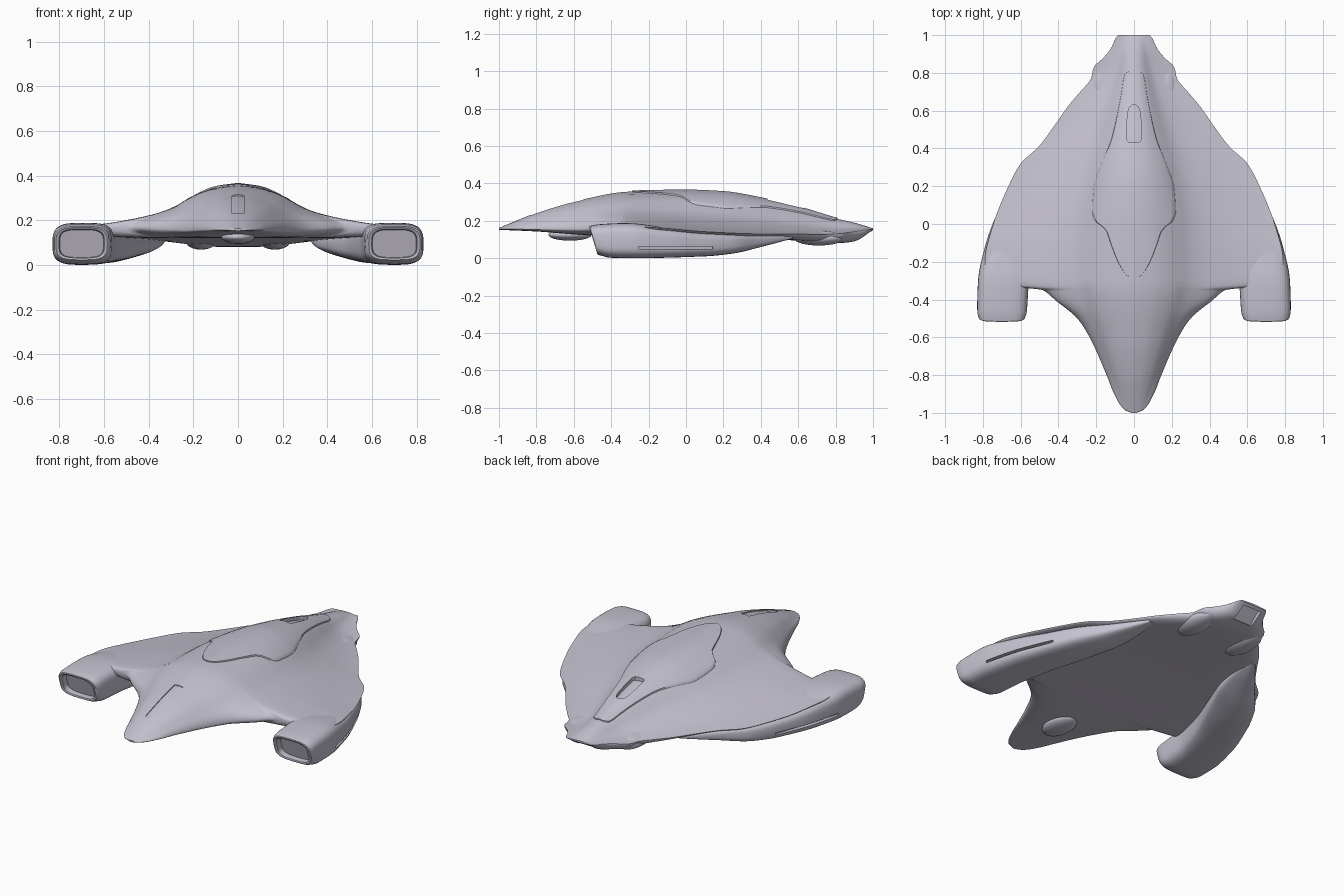
import bpy, bmesh, math
from mathutils import Matrix

cube = bpy.data.objects.get("Cube")
if cube:
    bpy.data.objects.remove(cube, do_unlink=True)

paint = bpy.data.materials.new("pale_lavender_grey")
paint.use_nodes = True
COLOUR = (0.56, 0.54, 0.63, 1)
paint.diffuse_color = COLOUR
paint.node_tree.nodes["Principled BSDF"].inputs["Base Color"].default_value = COLOUR


def smooth_curve(points):
    """Monotone cubic through (position, value) pairs."""
    n = len(points)
    d = [(points[i + 1][1] - points[i][1]) / (points[i + 1][0] - points[i][0]) for i in range(n - 1)]
    m = [d[0]] + [2 * a * b / (a + b) if a * b > 0 else 0 for a, b in zip(d, d[1:])] + [d[-1]]

    def value(x):
        x = min(max(x, points[0][0]), points[-1][0])
        i = next((k for k in range(n - 1) if x <= points[k + 1][0]), n - 2)
        h = points[i + 1][0] - points[i][0]
        t = (x - points[i][0]) / h
        return (points[i][1] * (1 + 2 * t) * (1 - t) ** 2 + points[i + 1][1] * t * t * (3 - 2 * t)
                + h * m[i] * t * (1 - t) ** 2 + h * m[i + 1] * t * t * (t - 1))
    return value


def finish(name, bm):
    bmesh.ops.recalc_face_normals(bm, faces=bm.faces)
    mesh = bpy.data.meshes.new(name)
    bm.to_mesh(mesh)
    bm.free()
    ob = bpy.data.objects.new(name, mesh)
    bpy.context.collection.objects.link(ob)
    mesh.materials.append(paint)
    return ob


def loft(name, rings):
    bm = bmesh.new()
    loops = [[bm.verts.new(p) for p in ring] for ring in rings]
    for a, b in zip(loops, loops[1:]):
        for i in range(len(a)):
            j = (i + 1) % len(a)
            bm.faces.new((a[i], a[j], b[j], b[i]))
    bm.faces.new(loops[0])
    bm.faces.new(loops[-1])
    return finish(name, bm)


def activate(ob):
    bpy.ops.object.select_all(action='DESELECT')
    ob.select_set(True)
    bpy.context.view_layer.objects.active = ob


def cut(cutter, *targets):
    cutter.hide_render = True
    for ob in targets:
        mod = ob.modifiers.new("cut", 'BOOLEAN')
        mod.operation, mod.solver, mod.object = 'DIFFERENCE', 'EXACT', cutter
        activate(ob)
        bpy.ops.object.modifier_apply(modifier=mod.name)
    bpy.data.objects.remove(cutter, do_unlink=True)


def box(name, centre, size, rot):
    bm = bmesh.new()
    bmesh.ops.create_cube(bm, size=1, matrix=Matrix.Translation(centre) @ rot @ Matrix.Diagonal((*size, 1)))
    return finish(name, bm)


def blister(name, centre, size):
    bm = bmesh.new()
    bmesh.ops.create_uvsphere(bm, u_segments=32, v_segments=16, radius=1,
                              matrix=Matrix.Translation(centre) @ Matrix.Diagonal((*size, 1)))
    return finish(name, bm)


def mirror(ob):
    ob.modifiers.new("mirror", 'MIRROR').use_axis[0] = True


# Hull curves along y: outline, height spread, ridge, rim and belly
outline = smooth_curve([(-1, .012), (-.985, .05), (-.9, .105), (-.8, .145), (-.6, .235), (-.5, .3), (-.4, .42),
                        (-.36, .465), (-.348, .49), (-.342, .54), (-.325, .66), (-.29, .765), (-.2, .79), (0, .745),
                        (.2, .665), (.32, .6), (.41, .505), (.53, .415), (.62, .352), (.7, .285), (.77, .228),
                        (.83, .213), (.88, .162), (.93, .122), (.985, .096), (1, .083)])
spread = smooth_curve([(-1, .12), (-.8, .34), (-.6, .55), (-.45, .7), (-.3, .79), (0, .76),
                       (.32, .6), (.53, .43), (.77, .25), (1, .13)])
ridge = smooth_curve([(-1, .162), (-.8, .243), (-.6, .303), (-.3, .356), (0, .361), (.2, .353),
                      (.4, .32), (.6, .273), (.8, .213), (.9, .19), (1, .16)])
rim = smooth_curve([(-1, .157), (-.6, .155), (-.3, .168), (-.15, .163), (.1, .142), (.4, .13), (.75, .128), (1, .155)])
belly = smooth_curve([(-1, .152), (-.8, .143), (-.5, .122), (0, .117), (.5, .1), (.8, .08), (.9, .09), (1, .15)])
bell = smooth_curve([(0, 1), (.12, .94), (.25, .76), (.375, .46), (.5, .29), (.75, .1), (1, 0)])


def hull_top(x, y):
    u = min(abs(x) / outline(y), 1)
    return rim(y) + (ridge(y) - rim(y)) * bell(abs(x) / spread(y)) * (1 - u ** 8) ** .5


def hull_under(x, y):
    u = min(abs(x) / outline(y), 1)
    return rim(y) - (rim(y) - belly(y)) * (1 - u ** 4) ** .5


ACROSS = 44
us = [math.sin((2 * i / ACROSS - 1) * math.pi / 2) for i in range(ACROSS + 1)]
stations = sorted([-1 + i / 70 for i in range(141)] + [-.995, -.354, -.348, -.345, -.342, -.337, -.33, .993])
rings = []
for y in stations:
    w = outline(y)
    rings.append([(u * w, y, hull_top(u * w, y)) for u in us]
                 + [(u * w, y, hull_under(u * w, y)) for u in us[-2:0:-1]])
hull = loft("hull", rings)


def drape(name, widths, up, down, edge, steps=60, cols=16):
    """Panel that follows the upper hull, with a half width along y and its own edge height."""
    half = smooth_curve(widths)
    y0, y1 = widths[0][0], widths[-1][0]
    rings = []
    for i in range(steps + 1):
        y = y0 + (y1 - y0) * (1 - math.cos(math.pi * i / steps)) / 2
        ks = [math.sin((2 * k / cols - 1) * math.pi / 2) for k in range(cols + 1)]
        rings.append([(k * half(y), y, hull_top(k * half(y), y) + (edge if abs(k) > .999 else up)) for k in ks]
                     + [(k * half(y), y, hull_top(k * half(y), y) - down) for k in reversed(ks)])
    return loft(name, rings)


# Canopy fairing, dorsal vent and nose channel
canopy = drape("canopy_fairing", [(-.29, .006), (-.27, .04), (-.2, .085), (-.1, .125), (-.03, .15), (.01, .2),
                                  (.06, .222), (.2, .213), (.3, .18), (.45, .12), (.6, .085), (.7, .066),
                                  (.79, .05), (.81, .025)], .006, .012, -.002)
cut(drape("vent_cutter", [(.435, .03), (.45, .038), (.55, .036), (.61, .028), (.63, .01)], .04, .016, .04, 24, 6),
    hull, canopy)
cut(drape("nose_cutter", [(-.83, .026), (-.55, .028)], .04, .005, .04, 16, 4), hull)

# Tail exhaust opening
cut(box("tail_cutter", (0, .95, .105), (.12, .095, .06), Matrix.Rotation(math.radians(40), 4, 'X')), hull)

# Engine pods: centre, half width, top, bottom and inner-side lift along y
FRONT, BACK = -.515, .57
pod_x = smooth_curve([(FRONT, .7), (-.3, .69), (-.1, .645), (.1, .567), (.25, .5), (.4, .42), (BACK, .35)])
pod_half = smooth_curve([(FRONT, .122), (-.48, .132), (-.3, .135), (.1, .14), (.25, .132), (.4, .088), (BACK, .02)])
pod_top = smooth_curve([(FRONT, .172), (-.47, .181), (-.32, .188), (-.1, .163), (.1, .14), (.4, .125), (BACK, .12)])
pod_low = smooth_curve([(FRONT, .018), (-.45, .003), (-.3, 0), (.1, .01), (.25, .025), (.4, .06), (BACK, .105)])
pod_lift = smooth_curve([(FRONT, 0), (-.3, .002), (0, .02), (.2, .035), (BACK, .01)])


def pod_ring(y, scale=1, push=0):
    zc, zh = (pod_top(y) + pod_low(y)) / 2, (pod_top(y) - pod_low(y)) / 2
    slant = .3 * max(0, 1 - (y - FRONT) / .3)
    ring = []
    for k in range(40):
        a = 2 * math.pi * k / 40
        c, s = math.cos(a), math.sin(a)
        px = math.copysign(abs(c) ** .55, c) * scale
        pz = math.copysign(abs(s) ** .55, s) * scale
        lift = pod_lift(y) * max(0, -px) * (1 - pz) / 2
        ring.append((pod_x(y) + px * pod_half(y), y + push + slant * zh * (1 - pz), zc + pz * zh + lift))
    return ring


pod = loft("engine_pod", [pod_ring(FRONT, .8, .035), pod_ring(FRONT, .83), pod_ring(FRONT, .94, -.004)]
           + [pod_ring(FRONT + (BACK - FRONT) * i / 48) for i in range(49)])

# Side slot along each pod
cut(box("slot_cutter", (.768, -.05, .055), (.06, .42, .014), Matrix.Rotation(math.radians(18), 4, 'Z')), pod)
mirror(pod)

# Underside blisters
thruster = blister("rear_thruster_blister", (.165, .71, .108), (.07, .135, .04))
mirror(thruster)
chin = blister("chin_blister", (0, -.62, .125), (.075, .115, .031))

for ob in (hull, canopy, pod, thruster, chin):
    activate(ob)
    bpy.ops.object.shade_smooth_by_angle(angle=math.radians(40))
